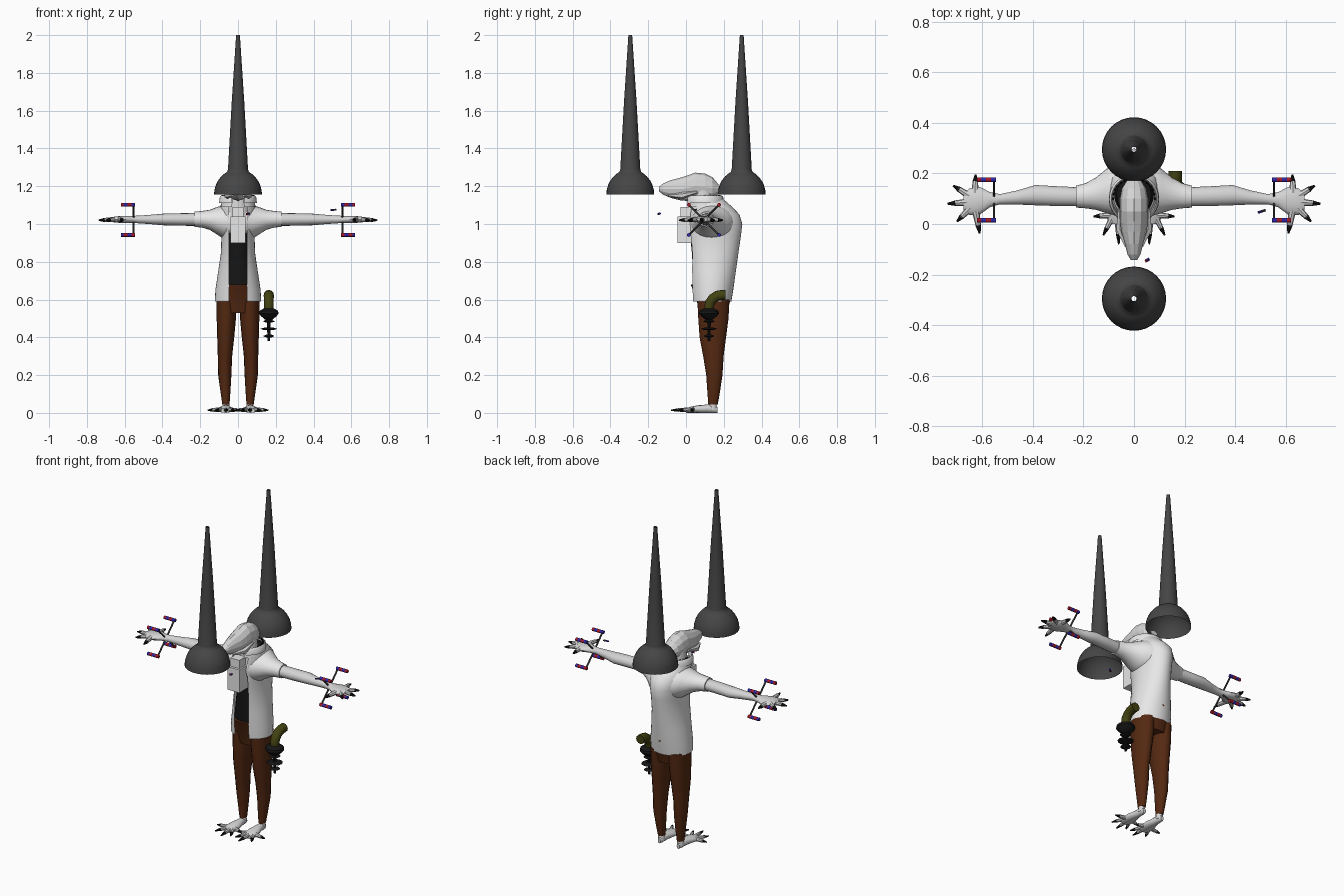
import bpy, bmesh, math
from mathutils import Vector

cube = bpy.data.objects.get("Cube")
if cube:
    bpy.data.objects.remove(cube, do_unlink=True)


def paint(name, r, g, b):
    m = bpy.data.materials.new(name)
    m.use_nodes = True
    m.diffuse_color = (r, g, b, 1)
    m.node_tree.nodes["Principled BSDF"].inputs["Base Color"].default_value = (r, g, b, 1)
    return m


WHITE = paint("white cloth", .8, .8, .8)
SKIN = paint("pale skin", .66, .66, .66)
BLACK = paint("black", .008, .008, .008)
GREY = paint("dark grey", .06, .06, .06)
BROWN = paint("brown cloth", .09, .022, .006)
OLIVE = paint("olive", .055, .055, .006)
RED = paint("red", .4, .01, .02)
BLUE = paint("blue", .03, .02, .4)


def loft(name, rings, mats, closed=True, caps=True, angle=40):
    """Skin a list of point rings; several materials alternate ring by ring."""
    bm = bmesh.new()
    rows = [[bm.verts.new(p) for p in ring] for ring in rings]
    n = len(rows[0])
    for k, (a, b) in enumerate(zip(rows, rows[1:])):
        for i in range(n if closed else n - 1):
            j = (i + 1) % n
            bm.faces.new((a[i], a[j], b[j], b[i])).material_index = k % len(mats)
    if caps:
        bm.faces.new(rows[0])
        bm.faces.new(rows[-1]).material_index = (len(rows) - 2) % len(mats)
    bmesh.ops.recalc_face_normals(bm, faces=bm.faces[:])
    me = bpy.data.meshes.new(name)
    bm.to_mesh(me)
    bm.free()
    for m in mats:
        me.materials.append(m)
    ob = bpy.data.objects.new(name, me)
    bpy.context.collection.objects.link(ob)
    if angle:
        bpy.ops.object.select_all(action='DESELECT')
        bpy.context.view_layer.objects.active = ob
        ob.select_set(True)
        bpy.ops.object.shade_smooth_by_angle(angle=math.radians(angle))
    return ob


def ring(axis, c, ru, rv, n=20, gap=0):
    """Ellipse across an axis, starting at the front; gap leaves it open by that angle."""
    pts = []
    for i in range(n):
        t = gap + (2 * math.pi - 2 * gap) * i / (n - 1) if gap else 2 * math.pi * i / n
        u, v = ru * math.sin(t), -rv * math.cos(t)
        off = {"x": (0, u, v), "y": (u, 0, v), "z": (u, v, 0)}[axis]
        pts.append(Vector(c) + Vector(off))
    return pts


def tube(name, path, radii, mats, n=10):
    path = [Vector(p) for p in path]
    rings = []
    for i, p in enumerate(path):
        d = path[min(i + 1, len(path) - 1)] - path[max(i - 1, 0)]
        q = d.to_track_quat('Z', 'Y')
        rings.append([p + q @ v for v in ring("z", (0, 0, 0), radii[i], radii[i], n)])
    return loft(name, rings, mats)


def lathe(name, x, y, profile, mat, caps=True, n=32):
    return loft(name, [ring("z", (x, y, z), r, r, n) for z, r in profile], [mat], caps=caps)


def box(name, lo, hi, mat):
    pts = [[(x, y, z) for x, y in ((lo[0], lo[1]), (hi[0], lo[1]), (hi[0], hi[1]), (lo[0], hi[1]))]
           for z in (lo[2], hi[2])]
    return loft(name, pts, [mat], angle=0)


def digit(name, base, tip, r):
    """A finger or toe with a black claw."""
    a, b = Vector(base), Vector(tip)
    m = a.lerp(b, .68)
    tube(name, [a, a.lerp(b, .45), m], [r, r * .8, r * .7], [SKIN], 8)
    tube(name + "_claw", [a.lerp(b, .64), b], [r * .75, r * .25], [BLACK], 8)


# Two open bell-shaped spires, front and back
dome = [(1.155 + .135 * math.sin(t), .127 * math.cos(t)) for t in (0, .2, .4, .6, .8, .95, 1.1)]
for name, y in (("front_spire", -.295), ("back_spire", .295)):
    lathe(name, 0, y, dome + [(1.29, .053), (1.65, .033), (2, .01)], GREY, caps=False)

# Open coat: height, half width, centre y, half depth
coat = [(.59, .122, .135, .105), (.65, .12, .138, .112), (.75, .105, .142, .122),
        (.85, .09, .146, .132), (.94, .088, .148, .143), (1, .094, .15, .148),
        (1.05, .1, .145, .138), (1.09, .095, .13, .115), (1.13, .08, .11, .09)]
loft("coat", [ring("z", (0, y, z), rx, ry, 33, math.asin(.047 / rx)) for z, rx, y, ry in coat],
     [WHITE], closed=False, caps=False, angle=60)
loft("shirt", [ring("z", (0, y + .005, z), rx - .012, ry - .012) for z, rx, y, ry in
               [(.67, .115, .138, .112)] + coat[2:]], [BLACK])
box("bib", (-.04, -.045, .9), (.04, .04, 1.04), WHITE)
box("bib_knot", (-.03, -.03, 1.04), (.03, .05, 1.09), WHITE)

# Collar, its beaded rim and the neck
loft("collar", [ring("z", (0, .1, z), r, r, 25, .35) for z, r in
                ((1.09, .092), (1.13, .085), (1.15, .09), (1.14, .098), (1.11, .1))],
     [WHITE], closed=False, caps=False)
for i in range(15):
    t = math.pi * i / 14
    x, y = .083 * math.cos(t), .1 + .08 * math.sin(t)
    lathe("collar_bead", x, y, [(1.142, .003), (1.148, .005), (1.154, .003)], BLACK, n=6)
lathe("neck", 0, .09, [(1.04, .07), (1.12, .06), (1.2, .05)], SKIN, n=14)

# Faceted head: y, centre height, half width, half height
skull = [(-.143, 1.185, .012, .012), (-.12, 1.185, .026, .03), (-.08, 1.185, .036, .047),
         (-.03, 1.185, .05, .06), (.01, 1.19, .055, .068), (.05, 1.2, .056, .072),
         (.1, 1.195, .055, .072), (.14, 1.19, .048, .058), (.172, 1.185, .028, .025)]
loft("head", [ring("y", (0, y, z), rx, rz, 12) for y, z, rx, rz in skull], [SKIN], angle=0)
for s in (-1, 1):
    tube("cheek_ridge", [(s * .03, -.09, 1.15), (s * .055, -.02, 1.15), (s * .058, .06, 1.17)],
         [.006, .018, .006], [SKIN], 6)

# Trousers
loft("hips", [ring("z", (0, y, z), rx, ry) for z, rx, y, ry in
              ((.53, .105, .145, .075), (.58, .113, .145, .085), (.63, .11, .145, .1),
               (.68, .1, .14, .115))], [BROWN])
leg = [(.6, .06, .145, .054, .085), (.5, .062, .145, .051, .08), (.4, .065, .142, .045, .07),
       (.3, .069, .145, .038, .054), (.2, .07, .15, .035, .043), (.1, .066, .146, .025, .032),
       (.045, .064, .143, .019, .025)]
for s in (-1, 1):
    side = "left_" if s > 0 else "right_"
    loft(side + "leg", [ring("z", (s * x, y, z), rx, ry, 16) for z, x, y, rx, ry in leg], [BROWN])

    # Clawed foot
    loft(side + "foot", [ring("y", (s * x, y, z), rx, z, 12) for y, x, rx, z in
                         ((.167, .064, .01, .015), (.15, .064, .019, .021), (.11, .064, .021, .022),
                          (.06, .066, .036, .02), (.02, .068, .038, .016), (0, .068, .025, .012))],
         [SKIN])
    tube(side + "ankle", [(s * .064, .143, z) for z in (.015, .065)], [.021, .018], [SKIN])
    for x, y in ((.16, .03), (.122, -.045), (.06, -.08), (.015, -.05), (-.01, .02)):
        digit(side + "toe", (s * (.068 + (x - .068) * .25), .035, .018), (s * x, y, .014), .013)

    # Sleeve: x, y, z, half depth, half height
    sleeve = [(.04, .14, 1.01, .12, .1), (.08, .14, 1.012, .105, .088), (.11, .13, 1.017, .087, .073),
              (.15, .12, 1.022, .064, .053), (.19, .112, 1.025, .05, .044), (.23, .108, 1.025, .043, .04)]
    loft(side + "sleeve", [ring("x", (s * x, y, z), ry, rz) for x, y, z, ry, rz in sleeve], [WHITE])
    arm = [(.21, .108, .037, .034), (.3, .11, .039, .033), (.39, .114, .04, .031),
           (.46, .105, .028, .025), (.53, .098, .02, .02), (.57, .096, .03, .019),
           (.61, .092, .055, .019), (.65, .088, .053, .016), (.675, .088, .03, .01)]
    loft(side + "arm", [ring("x", (s * x, y, 1.024), ry, rz, 16) for x, y, ry, rz in arm], [SKIN])
    for x, y in ((.626, .195), (.715, .152), (.737, .08), (.7, .01), (.61, -.037)):
        digit(side + "finger", (s * (.63 + (x - .63) * .2), .09 + (y - .09) * .3, 1.024),
              (s * x, y, 1.02), .015)

    # Crossed wrist rods carrying striped canisters
    for dy in (-1, 1):
        for dz in (-1, 1):
            y, z = .095 + dy * .08, 1.022 + dz * .08
            tube(side + "wrist_rod", [(s * .553, .095, 1.022), (s * .553, y, z)], [.005, .005], [GREY], 6)
            tube(side + "canister", [(s * x, y, z) for x in (.545, .565, .585, .605, .62)],
                 [.01] * 5, [BLUE, RED] if dz > 0 else [RED, BLUE])

# Horn-like device hanging at the left hip
hx, hy = .163, .122
bend = [(hx, hy, .54)] + [(hx, .19 - .068 * math.cos(t), .56 + .064 * math.sin(t))
                          for t in (0, .4, .8, 1.2, 1.57)] + [(hx, .21, .624)]
tube("device_horn", bend, [.024, .025, .026, .026, .027, .027, .027], [OLIVE], 12)
lathe("device_flange", hx, hy, [(.49, .015), (.51, .04), (.525, .053), (.54, .05), (.553, .028)], BLACK, n=14)
lathe("device_rod", hx, hy, [(.38, .007), (.5, .01)], BLACK, n=8)
for z, r in ((.485, .032), (.445, .045), (.407, .03)):
    lathe("device_disc", hx, hy, [(z - .007, r * .5), (z, r), (z + .007, r * .5)], BLACK, n=12)

# Small loose vials
tube("loose_vial", [(.045, -.147, 1.052), (.052, -.143, 1.054), (.06, -.138, 1.056)], [.006] * 3, [RED, BLUE], 8)
tube("wrist_vial", [(.49, .045, 1.073), (.505, .05, 1.075), (.52, .055, 1.076)], [.005] * 3, [BLUE, GREY], 8)
